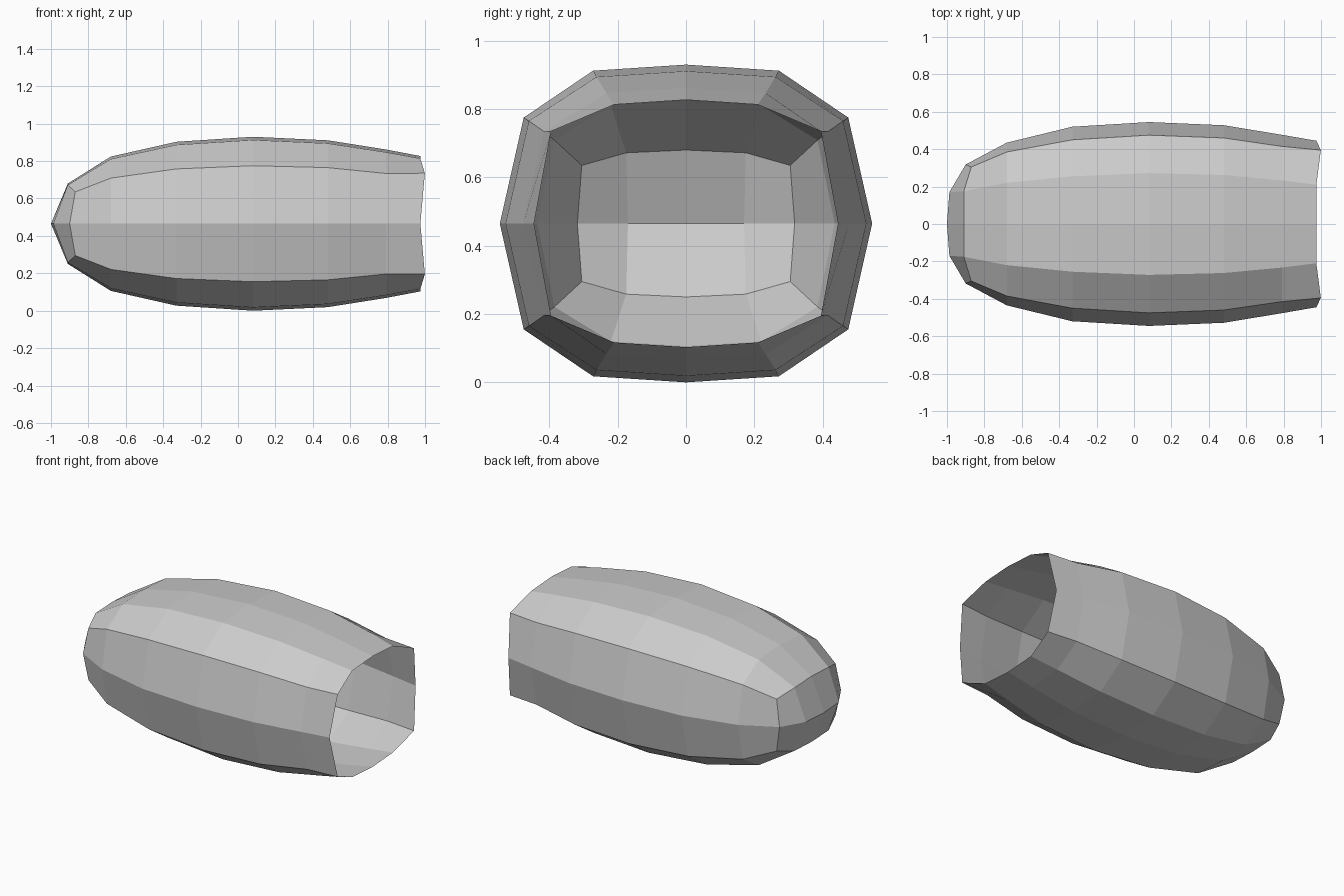
import bpy, bmesh

if "Cube" in bpy.data.objects:
    bpy.data.objects.remove(bpy.data.objects["Cube"])

MID = 0.465  # height of the long axis

# Quarter sections: x, top half-height, inner y, corner (y, half-height), side y
STATIONS = [
    (-0.91, 0.215, 0.175, 0.305, 0.170, 0.318),
    (-0.68, 0.359, 0.220, 0.385, 0.244, 0.435),
    (-0.33, 0.438, 0.255, 0.450, 0.293, 0.520),
    (0.08, 0.465, 0.272, 0.475, 0.310, 0.545),
    (0.48, 0.446, 0.262, 0.460, 0.300, 0.528),
    (0.79, 0.397, 0.233, 0.415, 0.269, 0.477),
    (0.975, 0.362, 0.210, 0.395, 0.270, 0.445),
]
CORNER_SHIFT = {0: 0.04, 6: 0.024}  # corners of the end rings sit further along x


def ring(bm, i):
    """Twelve-point section, mirrored from one quarter."""
    x, top, yi, yc, zc, ys = STATIONS[i]
    xc = x + CORNER_SHIFT.get(i, 0)
    quarter = [(x, 0, top), (x, yi, top * 0.962), (xc, yc, zc)]
    half = quarter + [(x + (0.01 if i == 0 else 0), ys, 0)]
    half += [(a, y, -z) for a, y, z in reversed(quarter)]
    full = half + [(a, -y, z) for a, y, z in reversed(half[1:-1])]
    return [bm.verts.new((a, y, z + MID)) for a, y, z in full]


bm = bmesh.new()
rings = [ring(bm, i) for i in range(len(STATIONS))]

# Side walls, left open at the +x end
for a, b in zip(rings, rings[1:]):
    for k in range(12):
        n = (k + 1) % 12
        bm.faces.new((a[k], a[n], b[n], b[k]))

# Rounded closed end: a 4 x 2 patch of quads
r = rings[0]
nose = [bm.verts.new((x, y, MID)) for x, y in ((-0.987, -0.17), (-1.0, 0), (-0.987, 0.17))]
rows = ([r[10], r[11], r[0], r[1], r[2]],
        [r[9], *nose, r[3]],
        [r[8], r[7], r[6], r[5], r[4]])
for upper, lower in zip(rows, rows[1:]):
    for k in range(4):
        bm.faces.new((upper[k], upper[k + 1], lower[k + 1], lower[k]))

bmesh.ops.recalc_face_normals(bm, faces=bm.faces)
mesh = bpy.data.meshes.new("open_shell")
bm.to_mesh(mesh)
bm.free()
bpy.context.collection.objects.link(bpy.data.objects.new("open_shell", mesh))
